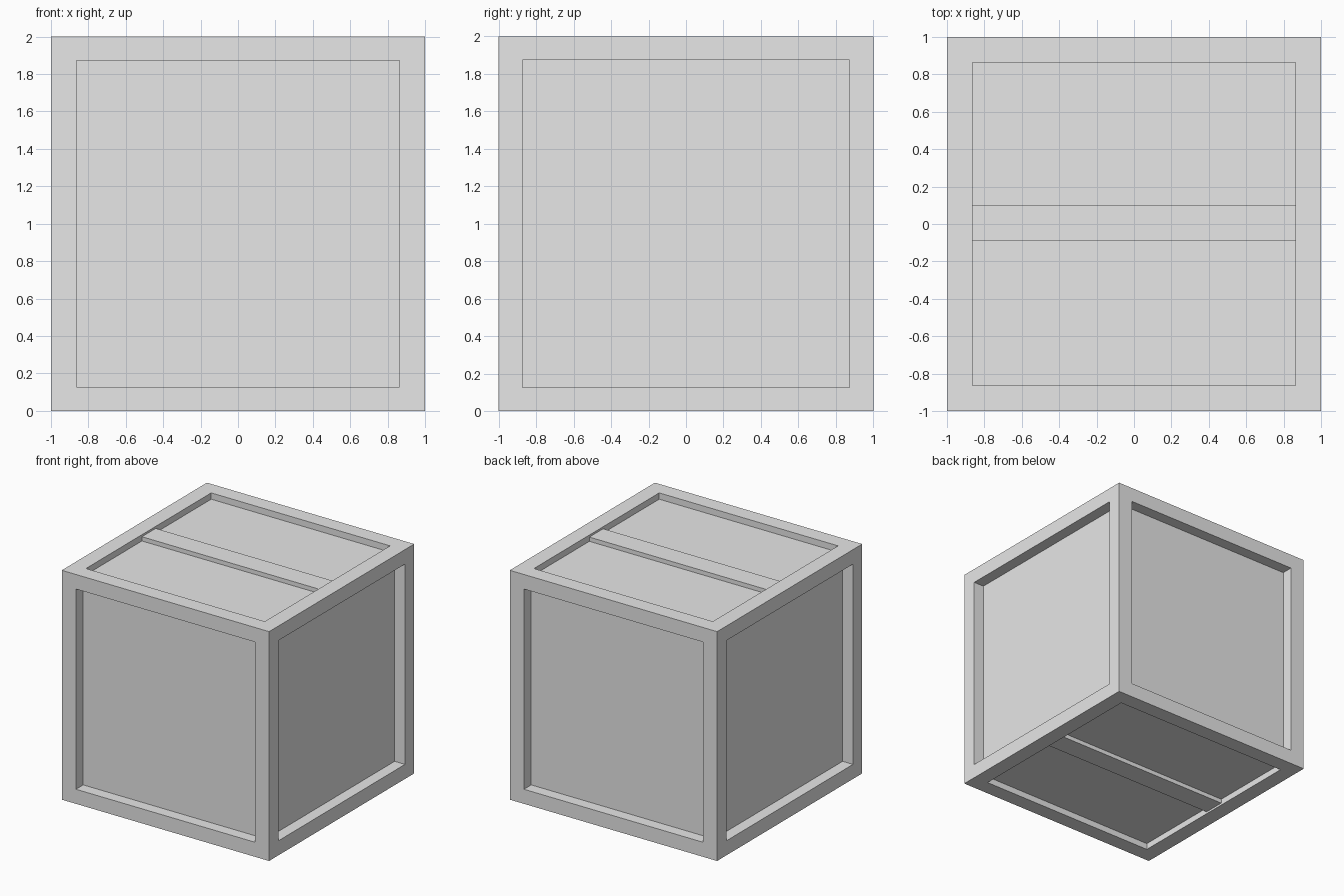
import bpy
import bmesh
from mathutils import Vector

default_cube = bpy.data.objects.get("Cube")
if default_cube:
    bpy.data.objects.remove(default_cube, do_unlink=True)

grey = bpy.data.materials.new("Plain grey")
grey.use_nodes = True
grey.diffuse_color = (0.8, 0.8, 0.8, 1)
grey.node_tree.nodes["Principled BSDF"].inputs["Base Color"].default_value = (0.8, 0.8, 0.8, 1)


def add_object(name, bm):
    mesh = bpy.data.meshes.new(name)
    bm.to_mesh(mesh)
    bm.free()
    mesh.materials.append(grey)
    obj = bpy.data.objects.new(name, mesh)
    bpy.context.collection.objects.link(obj)
    return obj


def add_box(name, size, location):
    bm = bmesh.new()
    bmesh.ops.create_cube(bm, size=1)
    bmesh.ops.scale(bm, vec=size, verts=bm.verts)
    obj = add_object(name, bm)
    obj.location = location
    return obj


# Recess opening half sizes (x, y, z) and depth for faces along each axis
OPENING = [
    (Vector((1, 0.873, 0.873)), 0.10),    # left and right
    (Vector((0.863, 1, 0.873)), 0.10),    # front and back
    (Vector((0.863, 0.863, 1)), 0.055),   # top and bottom
]

# Crate body: a cube with a framed, sunken panel on every side
bm = bmesh.new()
bmesh.ops.create_cube(bm, size=2)
sides = list(bm.faces)
bmesh.ops.inset_individual(bm, faces=sides, thickness=0.13)
for face in sides:
    normal = face.normal.copy()
    axis = max(range(3), key=lambda i: abs(normal[i]))
    half, depth = OPENING[axis]
    for vert in face.verts:
        for i in range(3):
            vert.co[i] = half[i] if vert.co[i] > 0 else -half[i]
    # Extrude the panel straight inwards, leaving square recess walls
    panel = bmesh.ops.extrude_discrete_faces(bm, faces=[face])["faces"][0]
    bmesh.ops.translate(bm, vec=-normal * depth, verts=panel.verts)
bmesh.ops.recalc_face_normals(bm, faces=bm.faces)
body = add_object("crate_body", bm)
body.location.z = 1

# Cross slats lying in the top and bottom recesses
for name, side in (("top_slat", 1), ("bottom_slat", -1)):
    add_box(name, (1.726, 0.19, 0.042), (0, 0.004, 1 + side * 0.961))
